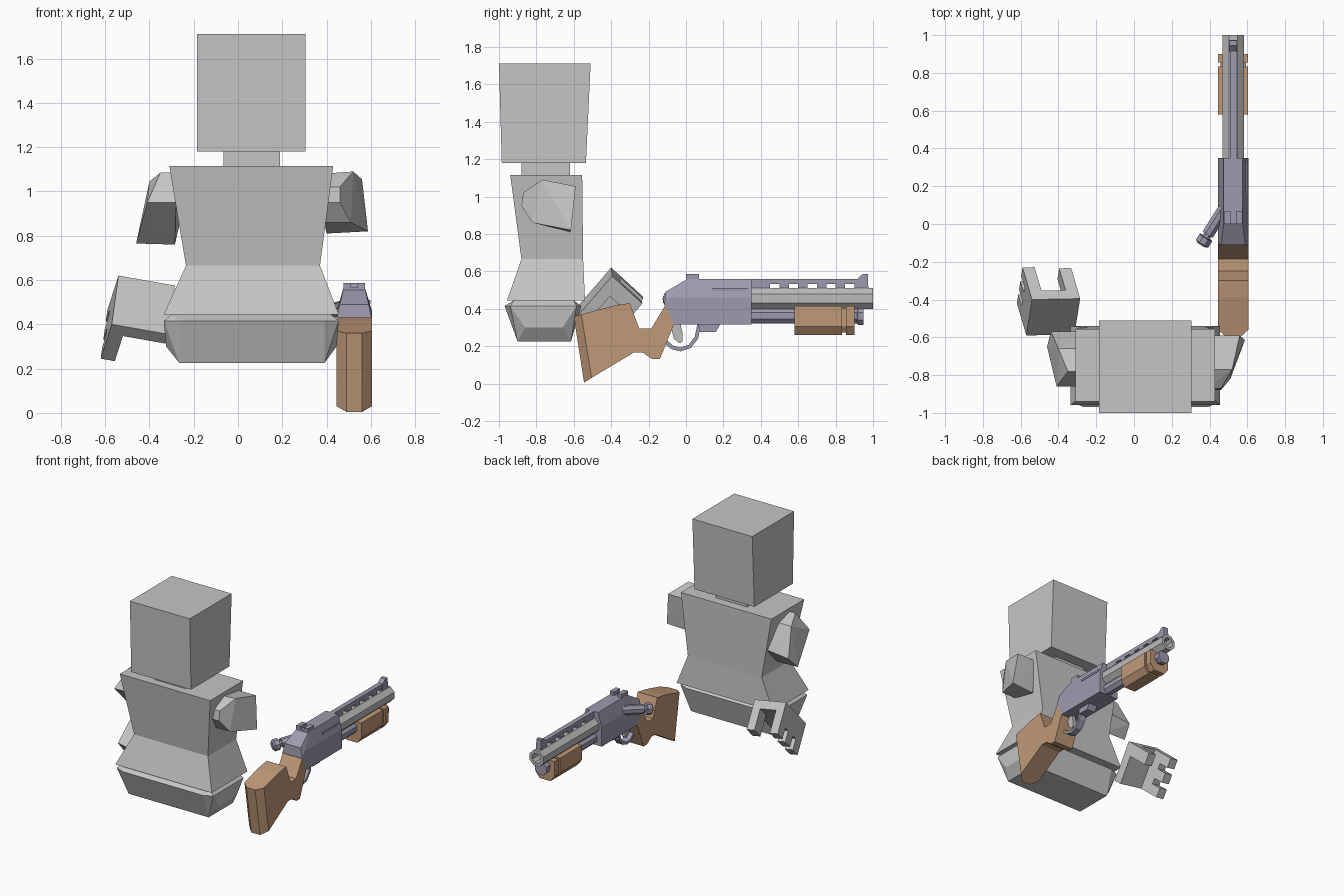
import bpy, bmesh, math
from mathutils import Vector


def material(name, rgb):
    m = bpy.data.materials.new(name)
    m.diffuse_color = (*rgb, 1)
    return m


GREY = material("body grey", (0.56, 0.56, 0.56))
STEEL = material("light steel", (0.50, 0.51, 0.50))
METAL = material("violet gunmetal", (0.34, 0.33, 0.43))
WOOD = material("brown wood", (0.53, 0.32, 0.19))
GX = 0.525  # centre plane of the gun


def finish(bm, name, mat):
    bmesh.ops.recalc_face_normals(bm, faces=bm.faces[:])
    me = bpy.data.meshes.new(name)
    bm.to_mesh(me)
    bm.free()
    me.materials.append(mat)
    ob = bpy.data.objects.new(name, me)
    bpy.context.collection.objects.link(ob)
    return ob


def hull(name, pts, mat):
    bm = bmesh.new()
    vs = [bm.verts.new(p) for p in pts]
    r = bmesh.ops.convex_hull(bm, input=vs)
    junk = {g for k in ("geom_interior", "geom_unused") for g in r[k]
            if isinstance(g, bmesh.types.BMVert)}
    bmesh.ops.delete(bm, geom=list(junk), context='VERTS')
    bmesh.ops.dissolve_limit(bm, angle_limit=0.02, verts=bm.verts[:], edges=bm.edges[:])
    return finish(bm, name, mat)


def rect(z, x0, x1, y0, y1):
    return [(x, y, z) for x in (x0, x1) for y in (y0, y1)]


def box(name, x0, x1, y0, y1, z0, z1, mat):
    return hull(name, rect(z0, x0, x1, y0, y1) + rect(z1, x0, x1, y0, y1), mat)


def prism(name, profile, hw, mat):
    """Side profile (y, z) extruded across the gun."""
    bm = bmesh.new()
    f = bm.faces.new([bm.verts.new((GX - hw, y, z)) for y, z in profile])
    r = bmesh.ops.extrude_face_region(bm, geom=[f])
    vs = [g for g in r["geom"] if isinstance(g, bmesh.types.BMVert)]
    bmesh.ops.translate(bm, verts=vs, vec=(2 * hw, 0, 0))
    return finish(bm, name, mat)


def lathe(name, a, b, profile, mat, n=8):
    """Rings of (distance, radius) along the line from a to b; the loop closes if it starts where it ends."""
    a, b = Vector(a), Vector(b)
    q = (b - a).to_track_quat('Z', 'Y')
    bm = bmesh.new()
    rings = []
    for d, r in profile:
        rings.append([bm.verts.new(a + q @ Vector((r * math.cos(t), r * math.sin(t), d)))
                      for t in ((i + 0.5) * 2 * math.pi / n for i in range(n))])
    for p, s in zip(rings, rings[1:]):
        for i in range(n):
            j = (i + 1) % n
            bm.faces.new((p[i], p[j], s[j], s[i]))
    bm.faces.new(rings[0])
    bm.faces.new(rings[-1])
    return finish(bm, name, mat)


# Head, neck and torso
hull("head", rect(1.18, -0.185, 0.305, -0.985, -0.535) + rect(1.71, -0.185, 0.305, -1.0, -0.51), GREY)
box("neck", -0.065, 0.19, -0.88, -0.62, 1.11, 1.19, GREY)
waist = rect(0.665, -0.235, 0.37, -0.88, -0.55)
hull("chest", rect(1.115, -0.31, 0.43, -0.94, -0.555) + waist, GREY)
hull("shirt_hem", waist + rect(0.445, -0.335, 0.455, -0.957, -0.54), GREY)
hull("pelvis", rect(0.445, -0.30, 0.42, -0.92, -0.60) + rect(0.415, -0.265, 0.39, -0.97, -0.56)
     + rect(0.415, -0.335, 0.455, -0.94, -0.585) + rect(0.30, -0.325, 0.445, -0.86, -0.66)
     + rect(0.225, -0.265, 0.39, -0.90, -0.615), GREY)

# Upper arms
hull("right_upper_arm", [
    (0.40, -0.88, 0.95), (0.46, -0.88, 0.95), (0.46, -0.87, 1.02), (0.39, -0.87, 1.02),
    (0.52, -0.77, 1.09), (0.38, -0.77, 1.08), (0.56, -0.59, 1.055), (0.41, -0.59, 1.055),
    (0.587, -0.615, 0.82), (0.40, -0.62, 0.81), (0.39, -0.82, 0.86), (0.51, -0.82, 0.86)], GREY)
hull("left_upper_arm", [
    (-0.41, -0.86, 0.95), (-0.28, -0.86, 0.95), (-0.46, -0.65, 0.765), (-0.285, -0.65, 0.76),
    (-0.44, -0.57, 0.85), (-0.26, -0.57, 0.87), (-0.35, -0.78, 1.085), (-0.27, -0.78, 1.085),
    (-0.40, -0.66, 1.045), (-0.27, -0.66, 1.045)], GREY)

# Open hand in a slanted frame: across, down the palm, along the fingers
O, U = Vector((-0.54, -0.40, 0.62)), Vector((0.255, 0.005, -0.045))
V, W = Vector((-0.03, -0.19, -0.22)), Vector((-0.05, 0.17, -0.155))


def hand_block(name, u, v, w):
    hull(name, [O + U * a + V * b + W * c for a in u for b in v for c in w], GREY)


hand_block("palm", (0, 1), (0, 1), (0, 0.27))
hand_block("knuckles", (0, 0.25), (0, 1), (0.27, 0.65))
for k in range(3):
    hand_block("finger", (0, 0.25), (0.38 * k, 0.38 * k + 0.24), (0.65, 1))
hand_block("thumb", (0.75, 1), (0, 0.3), (0.27, 0.95))

# Stock with chamfered butt
prism("stock", [(-0.56, 0.37), (-0.505, 0.03), (-0.28, 0.165), (-0.23, 0.165), (-0.18, 0.13),
                (-0.14, 0.13), (-0.065, 0.315), (-0.11, 0.42), (-0.185, 0.295), (-0.25, 0.295),
                (-0.30, 0.43), (-0.39, 0.415)], 0.08, WOOD)
hull("butt", [(GX + s * h, y, z) for s in (-1, 1) for h, y, z in
              ((0.08, -0.56, 0.37), (0.08, -0.505, 0.03), (0.036, -0.60, 0.36), (0.036, -0.545, 0.005))], WOOD)

# Receiver with sloped shoulders
hull("receiver", [(GX + s * h, y, z) for s in (-1, 1) for h, y, z in
                  ((0.08, -0.065, 0.315), (0.08, 0.35, 0.315), (0.08, -0.115, 0.42), (0.08, -0.09, 0.46),
                   (0.08, 0.35, 0.46), (0.05, 0.0, 0.555), (0.05, 0.02, 0.56), (0.05, 0.35, 0.56),
                   (0.065, -0.11, 0.49))], METAL)
box("port_ledge", GX, 0.599, 0.14, 0.33, 0.495, 0.51, METAL)
box("rear_sight_base", GX - 0.045, GX + 0.045, 0.0, 0.035, 0.55, 0.566, METAL)
for s in (-1, 1):
    c = GX + s * 0.032
    box("rear_sight_post", c - 0.017, c + 0.017, 0.0, 0.07, 0.55, 0.586, METAL)
lathe("bolt_handle", (0.475, 0.08, 0.475), (0.36, -0.105, 0.445),
      [(0, 0.034), (0.16, 0.034), (0.16, 0.022), (0.18, 0.022), (0.18, 0.042), (0.215, 0.042), (0.225, 0.03)], METAL)

# Trigger group
arc = [(-0.115, 0.215), (-0.08, 0.185), (-0.03, 0.172), (0.025, 0.19), (0.065, 0.24), (0.08, 0.315)]
inner = [(-0.10, 0.23), (-0.07, 0.203), (-0.03, 0.192), (0.015, 0.207), (0.047, 0.25), (0.06, 0.315)]
prism("trigger_guard", arc + inner[::-1], 0.025, METAL)
prism("trigger", [(-0.085, 0.32), (-0.03, 0.32), (-0.018, 0.27), (-0.02, 0.225), (-0.035, 0.215),
                  (-0.065, 0.24)], 0.014, STEEL)
prism("lifter", [(0.065, 0.32), (0.075, 0.275), (0.16, 0.275), (0.185, 0.32)], 0.035, METAL)

# Barrel with bore, ventilated rib and front sight
lathe("barrel", (GX, 0.34, 0.455), (GX, 1, 0.455), [(0, 0.061), (0.66, 0.061), (0.66, 0.038), (0.56, 0.038)], STEEL)
box("rib", GX - 0.018, GX + 0.018, 0.34, 0.965, 0.532, 0.56, METAL)
solid = [(0.34, 0.45)] + [(0.50 + 0.1 * i, 0.55 + 0.1 * i) for i in range(4)] + [(0.90, 0.965)]
for y0, y1 in solid:
    box("rib_support", GX - 0.018, GX + 0.018, y0, y1, 0.50, 0.535, METAL)
prism("front_sight", [(0.91, 0.555), (0.945, 0.586), (0.972, 0.586), (0.975, 0.505), (0.91, 0.505)], 0.02, METAL)

# Magazine tube, end cap and pump
lathe("magazine_tube", (GX, 0.34, 0.363), (GX, 1, 0.363), [(0, 0.045), (0.58, 0.045)], METAL)
lathe("magazine_cap", (GX, 0.905, 0.36), (GX, 1, 0.36), [(0, 0.036), (0.015, 0.05), (0.045, 0.05), (0.045, 0.03)], METAL)
for name, y0, y1, d in (("pump_grip", 0.58, 0.835, 0), ("pump_groove", 0.83, 0.86, 0.012), ("pump_ring", 0.855, 0.90, 0)):
    hull(name, [(GX + s * h, y, z) for s in (-1, 1) for y in (y0, y1) for h, z in
                ((0.079 - d, 0.415 - d), (0.079 - d, 0.305), (0.045, 0.26 + d))], WOOD)
